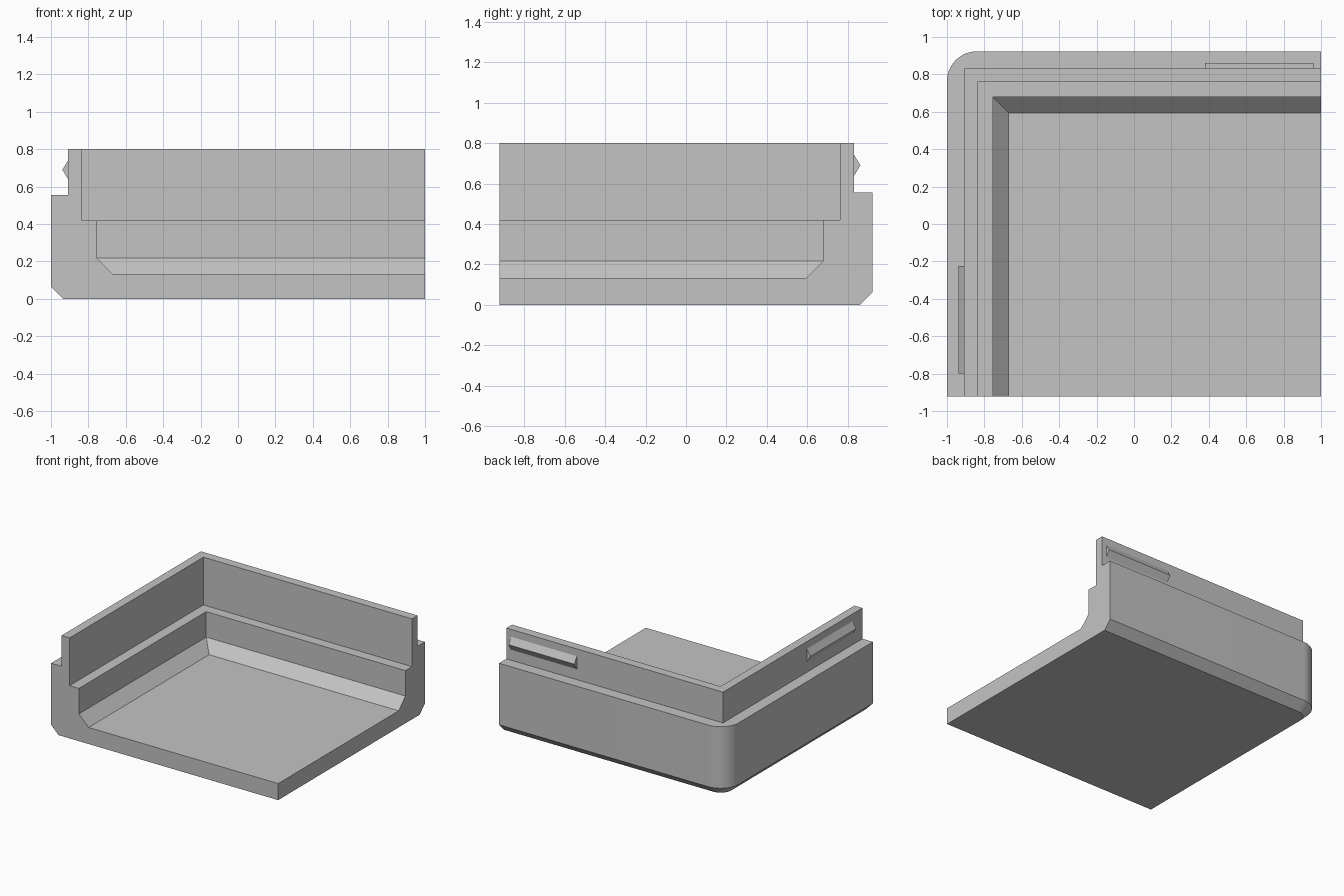
import bpy
import bmesh
import math

cube = bpy.data.objects.get("Cube")
if cube:
    bpy.data.objects.remove(cube, do_unlink=True)

HALF_X, HALF_Y = 1.0, 0.923
CORNER_RADIUS = 0.16
ARC_STEPS = 16

grey = bpy.data.materials.new("light grey")
grey.use_nodes = True
colour = (0.55, 0.55, 0.55, 1)
grey.diffuse_color = colour
grey.node_tree.nodes["Principled BSDF"].inputs["Base Color"].default_value = colour


def finish(name, bm):
    """Turn a bmesh into a named grey object."""
    bmesh.ops.remove_doubles(bm, verts=bm.verts, dist=0.0005)
    bmesh.ops.recalc_face_normals(bm, faces=bm.faces)
    mesh = bpy.data.meshes.new(name)
    bm.to_mesh(mesh)
    bm.free()
    mesh.materials.append(grey)
    obj = bpy.data.objects.new(name, mesh)
    bpy.context.collection.objects.link(obj)
    return obj


def corner_path(bm, inset, z, radius):
    """L-shaped path along the back wall, round the corner, along the side wall."""
    x, y = inset - HALF_X, HALF_Y - inset
    points = [(HALF_X, y)]
    for i in range(ARC_STEPS + 1):
        a = math.pi / 2 * (1 + i / ARC_STEPS)
        points.append((x + radius + radius * math.cos(a),
                       y - radius + radius * math.sin(a)))
    points.append((x, -HALF_Y))
    return [bm.verts.new((px, py, z)) for px, py in points]


# Tray corner: wall profile from the underside, over the lip, to the floor
# Each entry is inset from the outside, height, corner radius
CHAMFER = 0.065
profile = [
    (CHAMFER, 0, CORNER_RADIUS - CHAMFER),
    (0, CHAMFER, CORNER_RADIUS),
    (0, 0.555, CORNER_RADIUS),
    (0.092, 0.555, 0),
    (0.092, 0.8, 0),
    (0.163, 0.8, 0),
    (0.163, 0.42, 0),
    (0.245, 0.42, 0),
    (0.245, 0.217, 0),
    (0.33, 0.132, 0),
]
bm = bmesh.new()
paths = [corner_path(bm, *entry) for entry in profile]
for low, high in zip(paths, paths[1:]):
    for i in range(len(low) - 1):
        bm.faces.new((low[i], low[i + 1], high[i + 1], high[i]))

# Underside, floor and the two open cut ends
bottom = bm.verts.new((HALF_X, -HALF_Y, 0))
floor = bm.verts.new((HALF_X, -HALF_Y, profile[-1][1]))
bm.faces.new(paths[0] + [bottom])
bm.faces.new(paths[-1] + [floor])
for end in (0, -1):
    bm.faces.new([path[end] for path in paths] + [floor, bottom])
tray = finish("tray_corner", bm)

bpy.ops.object.select_all(action="DESELECT")
tray.select_set(True)
bpy.context.view_layer.objects.active = tray
bpy.ops.object.shade_smooth_by_angle(angle=math.radians(20))


def clip(name, start, end, place):
    """Triangular snap ridge; place maps (along, outward, z) to a position."""
    section = [(-0.002, 0.635), (0.031, 0.69), (-0.002, 0.745)]
    bm = bmesh.new()
    ends = [[bm.verts.new(place(s, out, z)) for out, z in section]
            for s in (start, end)]
    bm.faces.new(ends[0])
    bm.faces.new(ends[1])
    for i in range(3):
        j = (i + 1) % 3
        bm.faces.new((ends[0][i], ends[0][j], ends[1][j], ends[1][i]))
    finish(name, bm)


# Snap ridges on the outside of the lip
LIP = 0.092
clip("back_snap_ridge", 0.38, 0.96, lambda s, out, z: (s, HALF_Y - LIP + out, z))
clip("side_snap_ridge", -0.8, -0.225, lambda s, out, z: (LIP - HALF_X - out, s, z))
